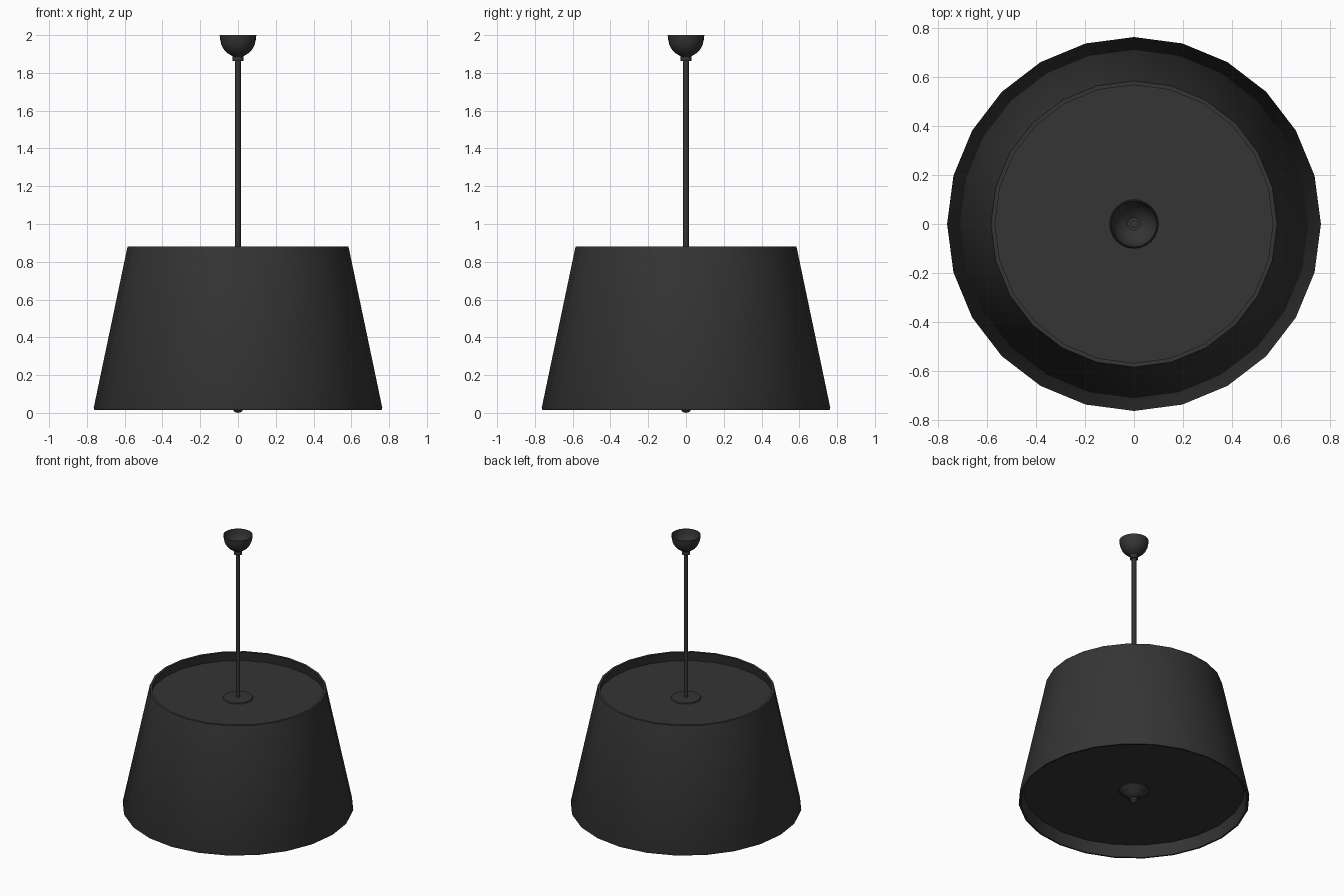
import bpy, bmesh, math

if "Cube" in bpy.data.objects:
    bpy.data.objects.remove(bpy.data.objects["Cube"])

dark = bpy.data.materials.new("dark_metal")
dark.diffuse_color = (0.035, 0.035, 0.036, 1)
dark.use_nodes = True
dark.node_tree.nodes["Principled BSDF"].inputs["Base Color"].default_value = dark.diffuse_color


def lathe(name, profile, sides=24, closed=False, angle=35):
    """Revolve (radius, z) points around z; radius 0 becomes a pole."""
    bm = bmesh.new()
    rings = []
    for r, z in profile:
        if r == 0:
            rings.append([bm.verts.new((0, 0, z))] * sides)
        else:
            rings.append([bm.verts.new((r * math.cos(2 * math.pi * i / sides),
                                        r * math.sin(2 * math.pi * i / sides), z))
                          for i in range(sides)])
    pairs = list(zip(rings, rings[1:]))
    if closed:
        pairs.append((rings[-1], rings[0]))
    for a, b in pairs:
        for i in range(sides):
            j = (i + 1) % sides
            corners = list(dict.fromkeys((a[i], a[j], b[j], b[i])))
            bm.faces.new(corners)
    bmesh.ops.recalc_face_normals(bm, faces=bm.faces)
    mesh = bpy.data.meshes.new(name)
    bm.to_mesh(mesh)
    bm.free()
    mesh.materials.append(dark)
    ob = bpy.data.objects.new(name, mesh)
    bpy.context.collection.objects.link(ob)
    bpy.ops.object.select_all(action='DESELECT')
    ob.select_set(True)
    bpy.context.view_layer.objects.active = ob
    bpy.ops.object.shade_smooth_by_angle(angle=math.radians(angle))
    return ob


# Tapered shade wall with a thin rim and a small lip at the bottom
lathe("shade", [(0.585, 0.88), (0.764, 0.026), (0.760, 0.016),
                (0.748, 0.016), (0.746, 0.026), (0.568, 0.88)], closed=True)

# Recessed discs closing the shade above and below
lathe("upper_disc", [(0, 0.812), (0.585, 0.812), (0.587, 0.802), (0, 0.802)])
lathe("lower_diffuser", [(0, 0.11), (0.732, 0.11), (0.734, 0.10), (0, 0.10)])

# Washer where the rod enters the shade
lathe("rod_washer", [(0.10, 0.812), (0.097, 0.819), (0.03, 0.822), (0, 0.822)])

# Finial holding the diffuser
lathe("finial", [(0.10, 0.10), (0.10, 0.093), (0.075, 0.072), (0.048, 0.052),
                 (0.040, 0.046), (0.040, 0.034), (0.026, 0.032), (0.027, 0.018),
                 (0.020, 0.007), (0.010, 0.002), (0, 0)])

# Hanging rod
lathe("rod", [(0, 0.10), (0.015, 0.10), (0.015, 1.88), (0, 1.88)], sides=16)

# Open ceiling cup with collar
lathe("ceiling_cup", [(0.015, 1.862), (0.028, 1.862), (0.028, 1.888), (0.036, 1.892),
                      (0.058, 1.906), (0.078, 1.928), (0.089, 1.952), (0.095, 1.980),
                      (0.097, 2.0), (0.094, 2.0), (0.092, 1.980), (0.086, 1.953),
                      (0.075, 1.930), (0.056, 1.909), (0.034, 1.895), (0.025, 1.889),
                      (0.025, 1.866), (0.015, 1.866)])
